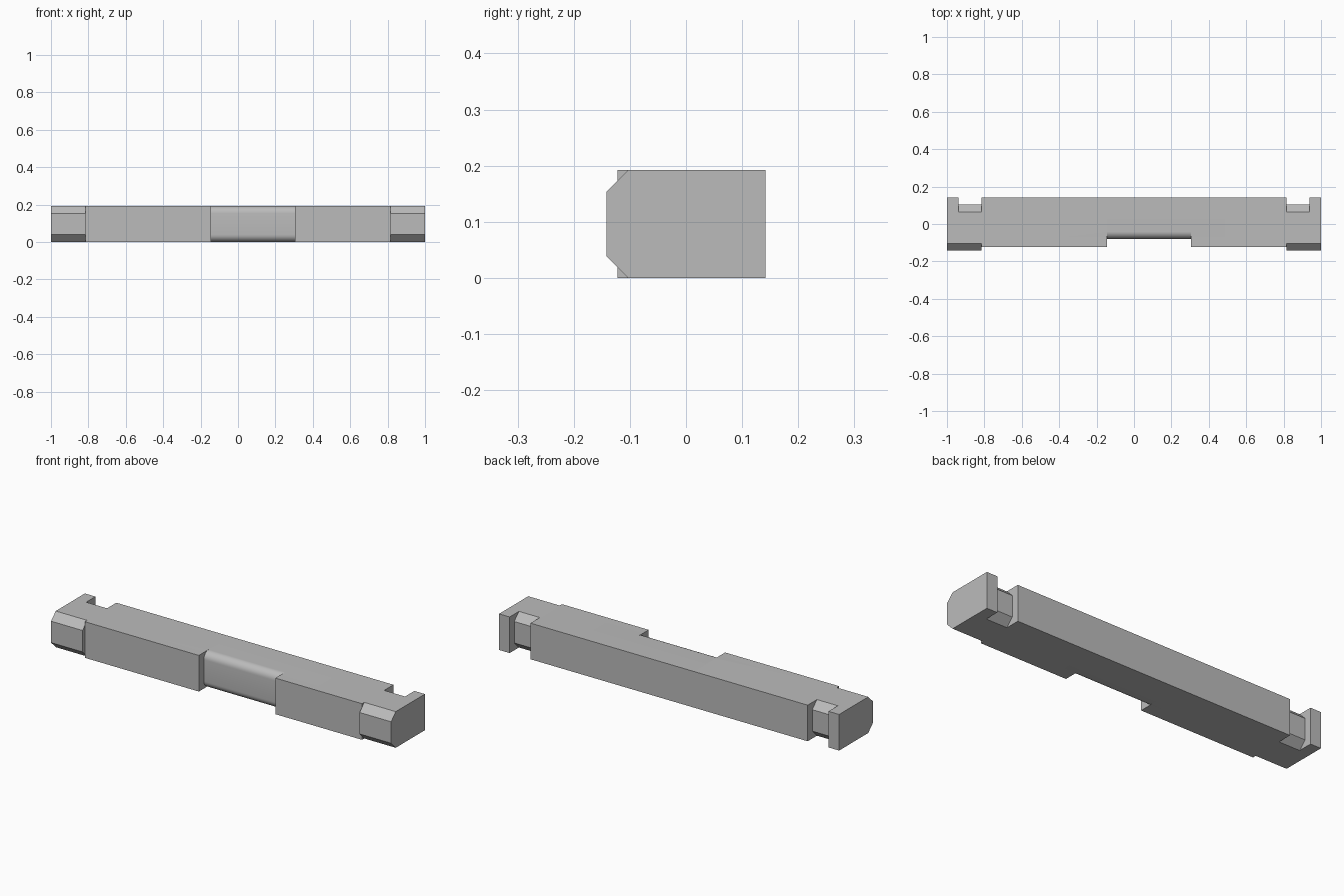
import bpy, bmesh, math

default = bpy.data.objects.get("Cube")
if default:
    bpy.data.objects.remove(default, do_unlink=True)

grey = bpy.data.materials.new("plain grey")
grey.use_nodes = True
COLOUR = (0.5, 0.5, 0.5, 1)
grey.diffuse_color = COLOUR
grey.node_tree.nodes["Principled BSDF"].inputs["Base Color"].default_value = COLOUR

HEIGHT = 0.192
BACK = 0.142
CUT = 0.039          # size of chamfers and of the rounded grip edges


def edge_profile(y, side, steps):
    """Points up one long side: steps 0 is square, 1 chamfered, more is rounded."""
    if steps == 0:
        return [(y, 0), (y, HEIGHT)]
    inner = y - side * CUT
    lower = []
    for i in range(steps + 1):
        a = math.pi / 2 * i / steps
        lower.append((inner + side * CUT * math.sin(a), CUT - CUT * math.cos(a)))
    upper = [(py, HEIGHT - pz) for py, pz in reversed(lower)]
    return lower + upper


def section(name, x0, x1, front, front_steps, back=BACK, back_steps=0):
    """Extrude a cross-section along x."""
    profile = edge_profile(back, 1, back_steps) + edge_profile(front, -1, front_steps)[::-1]
    bm = bmesh.new()
    face = bm.faces.new([bm.verts.new((x0, y, z)) for y, z in profile])
    out = bmesh.ops.extrude_face_region(bm, geom=[face])
    moved = [v for v in out["geom"] if isinstance(v, bmesh.types.BMVert)]
    bmesh.ops.translate(bm, verts=moved, vec=(x1 - x0, 0, 0))
    bmesh.ops.recalc_face_normals(bm, faces=bm.faces)
    mesh = bpy.data.meshes.new(name)
    bm.to_mesh(mesh)
    bm.free()
    mesh.materials.append(grey)
    obj = bpy.data.objects.new(name, mesh)
    bpy.context.collection.objects.link(obj)
    return obj


# Rounded grip in the middle, with a square block on each side
body = section("bar_body", -0.145, 0.305, -0.08, 8)
pieces = [
    section("right_block", -0.815, -0.145, -0.122, 0),
    section("left_block", 0.305, 0.815, -0.122, 0),
]

# Chamfered ends: a notched neck, then a full-depth head
for side, label in ((-1, "right"), (1, "left")):
    for part, inner, outer, back, steps in (
        ("neck", 0.815, 0.938, 0.103, 1),
        ("head", 0.938, 1.0, BACK, 0),
    ):
        x0, x1 = sorted((side * inner, side * outer))
        pieces.append(section(f"{label}_{part}", x0, x1, -BACK, 1, back, steps))

# Merge everything into one solid bar
bpy.context.view_layer.objects.active = body
for piece in pieces:
    union = body.modifiers.new("join", "BOOLEAN")
    union.operation = "UNION"
    union.solver = "EXACT"
    union.object = piece
    bpy.ops.object.modifier_apply(modifier=union.name)
    bpy.data.objects.remove(piece, do_unlink=True)

# Smooth the rounded grip, keep all other edges crisp
for obj in bpy.context.selected_objects:
    obj.select_set(False)
body.select_set(True)
bpy.ops.object.shade_smooth_by_angle(angle=math.radians(30))
